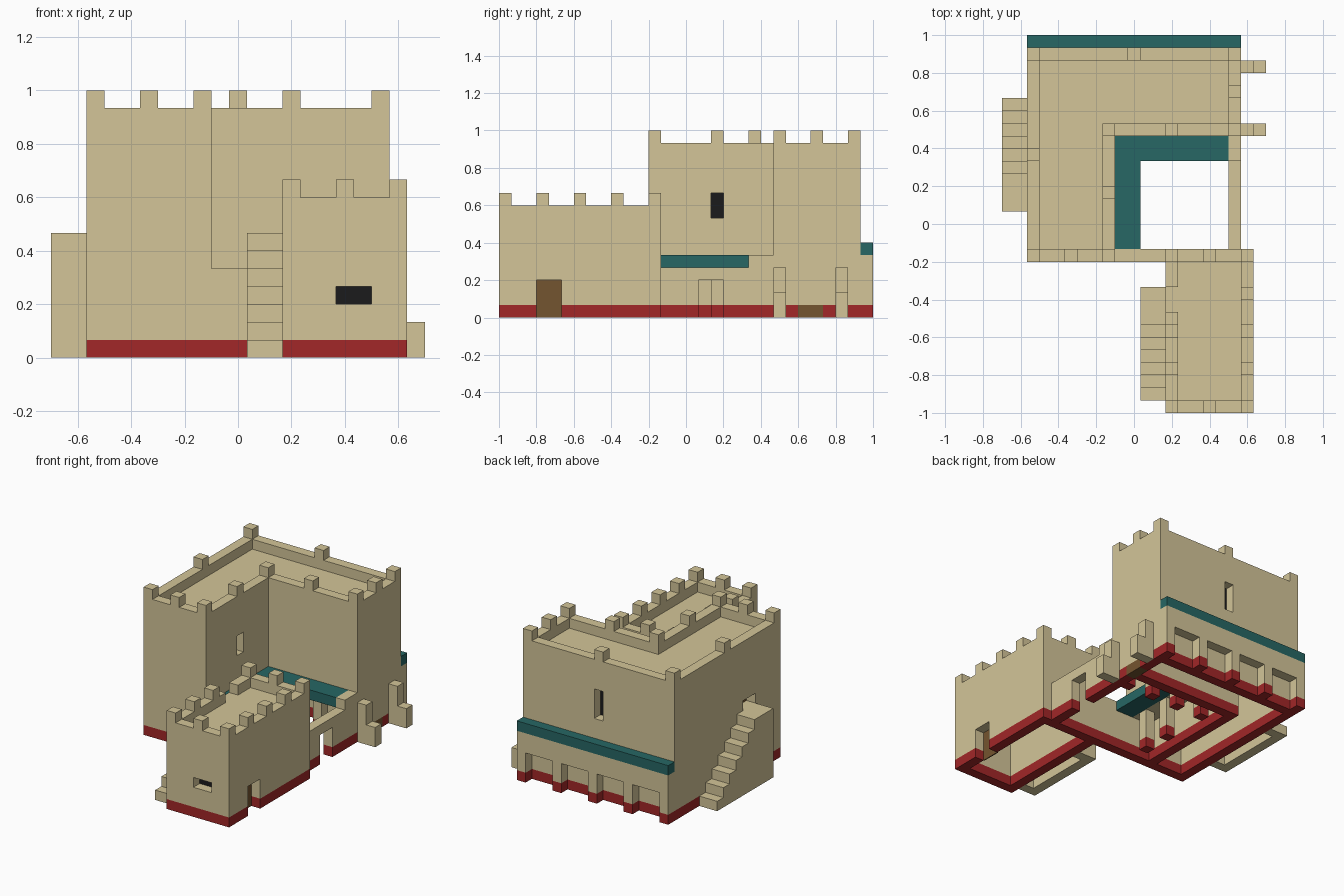
import bpy, bmesh
from itertools import product
from mathutils import Vector

if "Cube" in bpy.data.objects:
    bpy.data.objects.remove(bpy.data.objects["Cube"])

UNIT = 1 / 15                      # one building block
ORIGIN = Vector((10.5, 15, 0))     # block coordinates of the model's centre


def material(name, colour):
    m = bpy.data.materials.new(name)
    m.use_nodes = True
    m.diffuse_color = (*colour, 1)
    m.node_tree.nodes["Principled BSDF"].inputs["Base Color"].default_value = (*colour, 1)
    return m


SAND = material("sandstone", (0.655, 0.557, 0.315))
RED = material("red base", (0.36, 0.02, 0.021))
TEAL = material("teal roof", (0.02, 0.135, 0.128))
BROWN = material("brown door", (0.175, 0.09, 0.029))
BLACK = material("dark window", (0.011, 0.011, 0.012))


def block(x0, x1, y0, y1, z0, z1):
    return set(product(range(x0, x1), range(y0, y1), range(z0, z1)))


def finish(bm, name, mats):
    mesh = bpy.data.meshes.new(name)
    bm.to_mesh(mesh)
    bm.free()
    for m in mats:
        mesh.materials.append(m)
    obj = bpy.data.objects.new(name, mesh)
    bpy.context.collection.objects.link(obj)
    return obj


def masonry(name, cells, mat=SAND, base=None):
    """Skin a set of blocks; the lowest course takes the base colour."""
    bm = bmesh.new()
    verts = {}

    def vert(p):
        if p not in verts:
            verts[p] = bm.verts.new((Vector(p) - ORIGIN) * UNIT)
        return verts[p]

    for c in sorted(cells):
        for axis, side in product(range(3), (0, 1)):
            n = list(c)
            n[axis] += 2 * side - 1
            if tuple(n) in cells:
                continue
            u, v = (axis + 1) % 3, (axis + 2) % 3
            ring = []
            for du, dv in ((0, 0), (1, 0), (1, 1), (0, 1)):
                p = list(c)
                p[axis] += side
                p[u] += du
                p[v] += dv
                ring.append(vert(tuple(p)))
            face = bm.faces.new(ring if side else ring[::-1])
            face.material_index = int(base is not None and c[2] == 0)
    return finish(bm, name, [mat] + ([base] if base else []))


def plate(name, lo, hi, mat):
    """Thin box between two corners in block coordinates."""
    bm = bmesh.new()
    bmesh.ops.create_cube(bm, size=1)
    lo, hi = Vector(lo), Vector(hi)
    for v in bm.verts:
        v.co = ((lo + hi) / 2 + v.co * (hi - lo) - ORIGIN) * UNIT
    return finish(bm, name, [mat])


def merlons(spots, z):
    return {(x, y, z) for x, y in spots}


def stairs(name, x_out, x_in, y_start, step):
    """Seven steps up to a long landing, hollow beneath the inner row."""
    cells = set()
    for i in range(9):
        y = y_start + step * i
        h = min(i + 1, 7)
        cells |= block(x_out, x_out + 1, y, y + 1, 0, h)
        bottom = 0 if i in (0, 8) else h - 1
        cells |= block(x_in, x_in + 1, y, y + 1, bottom, h)
    masonry(name, cells)


# Main L-shaped building
walls = block(2, 9, 12, 29, 0, 14) | block(2, 19, 22, 29, 0, 14)
walls -= block(3, 8, 13, 28, 0, 14) | block(3, 18, 23, 28, 0, 14)
walls |= block(2, 9, 12, 29, 12, 13) | block(2, 19, 22, 29, 12, 13)
walls -= block(8, 9, 17, 18, 8, 10)              # courtyard window
walls -= block(10, 11, 28, 29, 8, 11)            # rear window
walls -= block(2, 3, 16, 18, 7, 8)               # upper door
walls -= block(18, 19, 24, 26, 0, 1)             # side hatch
# Ground floor set back behind the courtyard arcade
walls -= block(8, 9, 13, 23, 0, 4) | block(8, 18, 22, 23, 0, 4)
walls |= block(6, 7, 13, 25, 0, 5) | block(6, 18, 24, 25, 0, 5)
walls |= block(7, 9, 13, 24, 4, 5) | block(7, 18, 22, 24, 4, 5)
walls |= merlons([(2, 12), (5, 12), (8, 12), (8, 17), (8, 22), (13, 22), (18, 22),
                  (18, 25), (18, 28), (10, 28), (2, 28), (2, 20)], 14)
masonry("main_building", walls, SAND, RED)
masonry("side_hatch", block(18, 19, 24, 26, 0, 1), BROWN)

# Rear arcade with its teal roof
arcade = block(2, 19, 29, 30, 0, 5)
for x in range(3, 19, 4):
    arcade -= block(x, x + 3, 29, 30, 0, 3)
masonry("rear_arcade", arcade, SAND, RED)
masonry("rear_arcade_roof", block(2, 19, 29, 30, 5, 6), TEAL)

# Front tower
tower = block(13, 20, 0, 13, 0, 9) - block(14, 19, 1, 12, 0, 9)
tower |= block(13, 20, 0, 13, 7, 8)
tower -= block(16, 18, 0, 1, 3, 4)               # front window
tower -= block(19, 20, 3, 5, 0, 3)               # side door
tower -= block(13, 14, 8, 10, 8, 9)              # gap at the stair landing
tower |= merlons([(x, y) for x in (13, 16, 19) for y in (0, 12)], 9)
tower |= merlons([(19, y) for y in (3, 6, 9)] + [(13, y) for y in (3, 6)], 9)
masonry("front_tower", tower, SAND, RED)

# Courtyard walls with an open doorway
yard = block(9, 13, 12, 13, 0, 5) | block(18, 19, 13, 22, 0, 4)
yard |= block(18, 19, 20, 22, 4, 5)
yard -= block(18, 19, 16, 18, 0, 3)
masonry("courtyard_walls", yard, SAND, RED)

# Courtyard arcade posts and teal roof
posts = set()
for x, y in ((8, 14), (8, 17), (8, 22), (11, 22), (14, 22), (17, 22)):
    posts |= block(x, x + 1, y, y + 1, 0, 4)
masonry("courtyard_posts", posts, SAND, RED)
masonry("courtyard_roof", block(9, 11, 13, 22, 4, 5) | block(9, 18, 20, 22, 4, 5), TEAL)

# Stepped buttresses
for name, y in (("front_buttress", 22), ("rear_buttress", 27)):
    masonry(name, block(19, 20, y, y + 1, 0, 4) | block(20, 21, y, y + 1, 0, 2))

# Outside stairs
stairs("main_stairs", 0, 1, 24, -1)
stairs("tower_stairs", 11, 12, 1, 1)

# Door and window panels behind their openings
T = 0.1
plate("tower_window", (16, 1, 3), (18, 1 + T, 4), BLACK)
plate("courtyard_window", (8 - T, 17, 8), (8, 18, 10), BLACK)
plate("rear_window", (10, 28 - T, 8), (11, 28, 11), BLACK)
plate("tower_door", (19 - T, 3, 0), (19, 5, 3), BROWN)
plate("upper_door", (3, 16, 7), (3 + T, 18, 8), BROWN)
